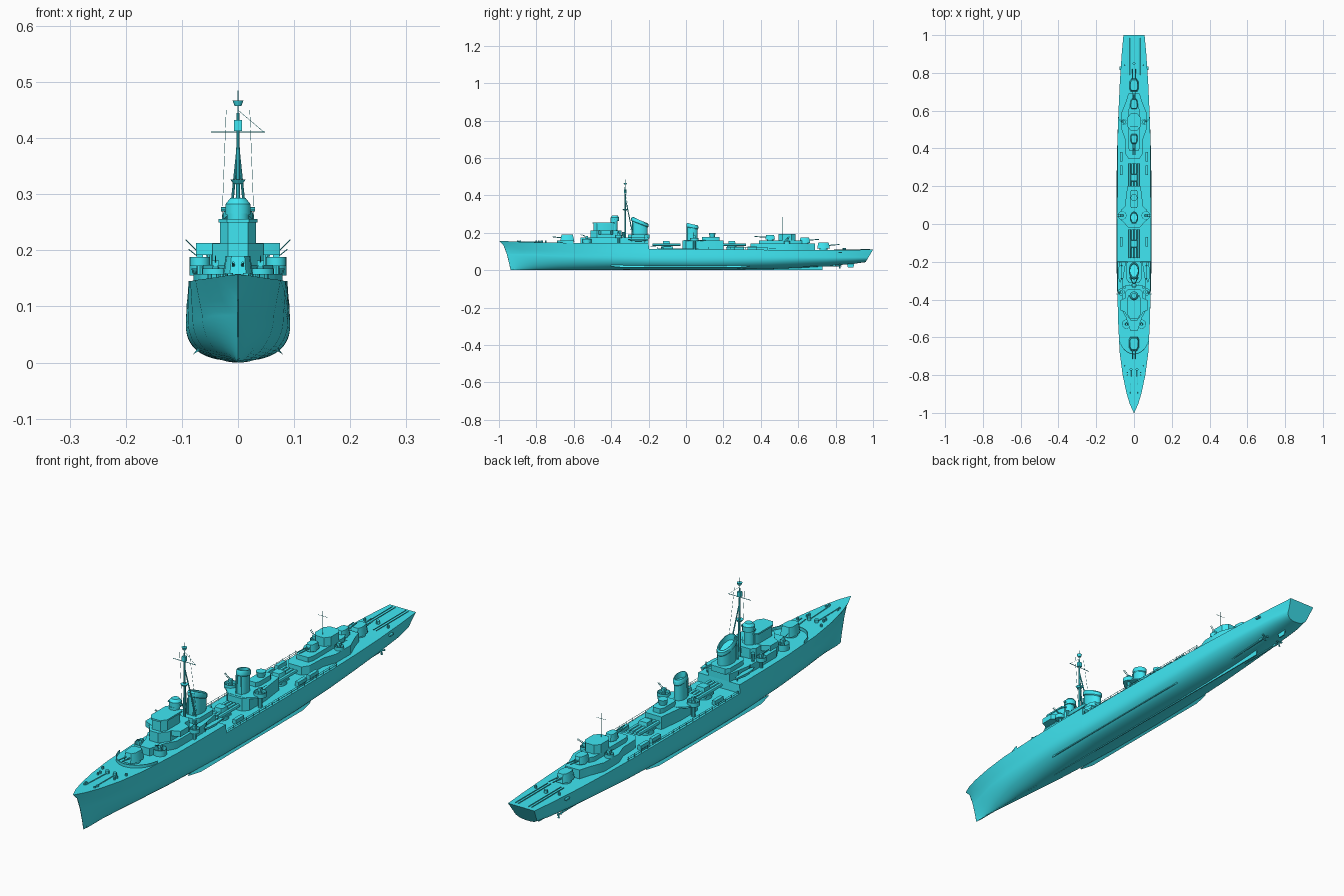
import bpy, bmesh, math
from mathutils import Vector

paint = bpy.data.materials.new("cyan_paint")
paint.diffuse_color = (.05, .80, .90, 1)


# ---------- helpers ----------
def loft(name, rings):
    """Skin equal-length closed rings and cap both ends."""
    bm = bmesh.new()
    vs = [[bm.verts.new(p) for p in r] for r in rings]
    for a, b in zip(vs, vs[1:]):
        for i in range(len(a)):
            bm.faces.new((a[i - 1], a[i], b[i], b[i - 1]))
    bm.faces.new(vs[0][::-1])
    bm.faces.new(vs[-1])
    bmesh.ops.remove_doubles(bm, verts=bm.verts, dist=0.00002)
    bmesh.ops.recalc_face_normals(bm, faces=bm.faces)
    me = bpy.data.meshes.new(name)
    bm.to_mesh(me)
    bm.free()
    me.materials.append(paint)
    bpy.context.collection.objects.link(bpy.data.objects.new(name, me))


def prism(name, half, z0, z1, top=1.0):
    """Symmetric deckhouse from a half outline listed front to back."""
    pts = half + [(-x, y) for x, y in reversed(half)]
    ym = (half[0][1] + half[-1][1]) / 2
    loft(name, [[(x * k, ym + (y - ym) * k, z) for x, y in pts] for z, k in ((z0, 1), (z1, top))])


def box(name, x0, x1, y0, y1, z0, z1):
    loft(name, [[(x0, y0, z), (x1, y0, z), (x1, y1, z), (x0, y1, z)] for z in (z0, z1)])


def rod(name, a, b, r1, r2=None, n=8):
    a, b = Vector(a), Vector(b)
    u = (b - a).normalized().orthogonal().normalized()
    v = (b - a).normalized().cross(u)
    ang = [2 * math.pi * i / n for i in range(n)]
    loft(name, [[p + r * (u * math.cos(t) + v * math.sin(t)) for t in ang]
                for p, r in ((a, r1), (b, r1 if r2 is None else r2))])


def drum(name, x, y, z0, z1, r, r2=None, n=20):
    rod(name, (x, y, z0), (x, y, z1), r, r2, n)


def tub(name, x, y, z0, z1, r, n=20):
    """Open-topped round gun tub."""
    ang = [2 * math.pi * i / n for i in range(n)]
    loft(name, [[(x + q * math.cos(t), y + q * math.sin(t), z) for t in ang]
                for q, z in ((r, z0), (r, z1), (r * .92, z1), (r * .92, z0 + .004))])


def turret(name, y, z, s, d, reach):
    """Twin gun house; d = -1 faces the bow, 1 the stern."""
    drum(name + "_base", 0, y, z, z + .010 * s, .024 * s)
    half = [(x * s, y + d * o * s) for x, o in ((.014, .036), (.024, .02), (.026, -.02), (.018, -.036))]
    prism(name + "_house", half, z + .008 * s, z + .042 * s, .80)
    for x in (-.008 * s, .008 * s):
        rod(name + "_barrel", (x, y + d * .02 * s, z + .025 * s), (x, y + d * reach, z + .031 * s), .003, .002)


def aa_gun(x, y, z, tilt=(0, -.03, .012)):
    drum("aa_pedestal", x, y, z, z + .014, .008, .005, 10)
    box("aa_cradle", x - .006, x + .006, y - .007, y + .007, z + .012, z + .022)
    for o in (-.003, .003):
        rod("aa_barrel", (x, y + o, z + .018), (x + tilt[0], y + o + tilt[1], z + .018 + tilt[2]), .001, n=6)


# ---------- hull: y, deck z, deck half, max half, z of max, keel z, fullness ----------
stations = [(-1, .157, .001, .0006, .09, 0, 1.5), (-.96, .155, .022, .009, .09, 0, 1.5),
            (-.9, .152, .040, .022, .09, 0, 1.6), (-.8, .149, .060, .044, .09, 0, 1.7),
            (-.68, .147, .076, .064, .085, 0, 1.9), (-.5, .145, .085, .081, .08, 0, 2.1),
            (-.35, .145, .0875, .089, .075, .002, 2.25), (-.2, .145, .088, .093, .07, .003, 2.4),
            (-.198, .113, .0902, .093, .07, .003, 2.4), (.05, .112, .091, .093, .07, .003, 2.5),
            (.25, .111, .09, .092, .07, .004, 2.4), (.45, .109, .087, .088, .07, .007, 2.2),
            (.6, .108, .082, .082, .07, .012, 2.0), (.75, .108, .075, .073, .07, .021, 2.0),
            (.9, .109, .065, .061, .072, .035, 2.2), (1, .110, .056, .048, .075, .043, 2.5)]
rings = []
for y, dz, dh, m, zm, k, n in stations:
    quarter = [math.pi / 2 * i / 14 for i in range(15)]
    half = [(m * math.sin(a) ** (2 / n), k + (zm - k) * (1 - max(math.cos(a), 0) ** (2 / n))) for a in quarter]
    half += [(m + (dh - m) * t, zm + (dz - zm) * t) for t in (.33, .67, 1)]
    ring = []
    for x, z in half[::-1] + [(-x, z) for x, z in half[1:]]:
        bow = max(0, (-.8 - y) / .2) * .062 * max(0, 1 - z / .157) ** .5
        stern = max(0, (y - .9) / .1) * .04 * max(0, 1 - (z - .043) / .067)
        ring.append((x, y + bow - stern, z))
    rings.append(ring)
loft("hull", rings)
box("keel_skeg", -.002, .002, -.92, .73, 0, .03)
for s in (-1, 1):
    loft("bilge_keel", [[(s * .068, y, .022), (s * .071, y, .027), (s * (.071 + e), y, .020 - e * .6)]
                        for y, e in ((-.4, 0), (-.34, .009), (.28, .009), (.34, 0))])
    rod("propeller_shaft", (s * .03, .62, .020), (s * .035, .83, .024), .003)
    box("shaft_strut", s * .034 - .002, s * .034 + .002, .785, .80, .024, .05)
    for a in (.5, 2.6, 4.7):
        rod("propeller_blade", (s * .035, .82, .024),
            (s * .035 + math.cos(a) * .014, .823, .024 + math.sin(a) * .014), .002, .004, 6)
loft("rudder", [[(-.003, a, z), (.003, a, z), (.002, b, z), (-.002, b, z)]
                for z, a, b in ((.015, .865, .895), (.055, .855, .905))])

# ---------- foredeck ----------
arc = [(.08 * math.sin(i * .157), -.59 - .10 * math.cos(i * .157)) for i in range(-9, 10)]
for (x, y), (u, v) in zip(arc, arc[1:]):
    loft("breakwater", [[(x, y, z), (u, v, z), (u, v + .004, z), (x, y + .004, z)] for z in (.142, .158)])
for s in (-1, 1):
    for y, x in ((-.9, .022), (-.886, .024), (-.8, .035), (-.786, .035), (-.75, .05)):
        drum("bollard", s * x, y, .145, .158, .004, n=8)
    drum("capstan", s * .016, -.77, .145, .160, .007, n=12)
    rod("anchor_chain", (s * .016, -.77, .150), (s * .018, -.90, .153), .002)
    aa_gun(s * .04, -.53, .160)
    tub("forward_aa_tub", s * .04, -.53, .143, .168, .024)
turret("forward_turret", -.635, .146, 1.05, -1, .08)

# ---------- bridge ----------
prism("bridge_lower_house", [(.02, -.565), (.04, -.50), (.062, -.46), (.062, -.30), (.045, -.2)], .143, .174)
prism("bridge_second_house", [(.018, -.51), (.045, -.475), (.045, -.36), (.03, -.345)], .174, .212)
prism("bridge_wings", [(.03, -.475), (.075, -.455), (.075, -.405), (.045, -.39)], .192, .213)
prism("wheelhouse", [(.018, -.495), (.032, -.475), (.032, -.40), (.024, -.385)], .212, .25)
prism("bridge_roof", [(.02, -.50), (.035, -.478), (.035, -.39), (.026, -.38)], .25, .256)
drum("director_base", 0, -.385, .20, .266, .020)
drum("director", 0, -.38, .264, .283, .023)
drum("director_dome", 0, -.38, .283, .293, .022, .014)
rod("rangefinder", (-.03, -.38, .273), (.03, -.38, .273), .004)
for s in (-1, 1):
    tub("bridge_side_tub", s * .068, -.36, .172, .188, .018)
    aa_gun(s * .068, -.36, .176, (s * .025, -.01, .025))
    drum("tub_support", s * .068, -.36, .14, .173, .006, n=8)
    drum("searchlight", s * .05, -.335, .174, .205, .005, .008, 10)
    # ship's boats beside the forward funnel
    loft("boat", [[(s * .073 + w * math.cos(a), y, .168 + h * math.sin(a)) for a in
                   [math.pi + i * math.pi / 6 for i in range(7)]]
                  for y, w, h in ((-.31, .001, .004), (-.29, .008, .012), (-.25, .01, .015), (-.20, .005, .009))])
    for y in (-.29, -.22):
        rod("davit", (s * .063, y, .143), (s * .07, y, .184), .0018)

# ---------- tripod mast ----------
M = -.325
rod("mast", (0, M, .145), (0, M, .445), .0055, .0025)
for s in (-1, 1):
    rod("mast_leg", (s * .022, M + .045, .17), (0, M, .39), .003, .002)
    rod("signal_line", (s * .03, M + .03, .215), (s * .021, M, .45), .0005, n=4)
rod("yard_stay", (.046, M, .411), (0, M, .45), .0005, n=4)
rod("yard", (-.048, M, .411), (.048, M, .411), .0012)
drum("mast_platform", 0, M, .318, .326, .008, .014, 12)
box("lookout_box", -.007, .007, M - .007, M + .007, .413, .432)
drum("radar_dish", 0, M, .457, .467, .006, .010, 12)
rod("mast_tip", (0, M, .44), (0, M, .485), .001)


# ---------- funnels ----------
def funnel(name, y, ry, rx, z0, z1, tilt, rake):
    """Oval stack with a rim and a recessed, sloping mouth."""
    b, ang = z1 - .022, [2 * math.pi * i / 28 for i in range(28)]
    loft(name, [[(k * rx * math.cos(a), y + rake * (z - z0) + k * ry * math.sin(a), z - t * math.sin(a)) for a in ang]
                for k, z, t in ((1, z0, 0), (1, b, tilt), (1.1, b + .003, tilt), (1.1, z1 - .006, tilt),
                                (.98, z1, tilt), (.86, z1, tilt), (.82, b, tilt))])
    for s in (-1, 1):
        rod("steam_pipe", (s * rx * .5, y - ry * .95, z0), (s * rx * .5, y - ry * .92, z1 - .015), .003)


funnel("forward_funnel", -.248, .042, .025, .16, .268, .017, .01)
funnel("aft_funnel", .032, .029, .020, .15, .246, .006, .02)
prism("forward_funnel_base", [(.028, -.31), (.04, -.29), (.04, -.21), (.03, -.195)], .17, .192)

# ---------- midships ----------
prism("midship_house", [(.03, -.02), (.048, 0), (.048, .10), (.035, .2)], .11, .16)
prism("midship_gun_deck", [(.035, -.01), (.068, .02), (.068, .075), (.035, .105)], .155, .161)
prism("searchlight_house", [(.015, .085), (.022, .10), (.022, .165), (.015, .18)], .16, .178)
drum("searchlight_post", 0, .14, .178, .198, .014, .018, 14)
for s in (-1, 1):
    tub("midship_aa_tub", s * .063, .045, .155, .172, .023)
    aa_gun(s * .063, .045, .164, (s * .025, 0, .02))
    drum("midship_tub_support", s * .063, .045, .11, .156, .008, n=10)
    for y in (-.12, .26, .33):
        box("deck_locker", s * .068 - .007, s * .068 + .007, y, y + .05, .11, .128)
    for z in (.118, .125):
        rod("rail", (s * .088, -.19, z), (s * .085, .48, z - .003), .0007, n=4)
    for i in range(18):
        rod("rail_post", (s * (.0885 - i * .00018), -.19 + i * .039, .108), (s * (.0885 - i * .00018), -.19 + i * .039, .125), .0007, n=4)
for y in (-.105, .245):  # quadruple torpedo mounts
    drum("torpedo_turntable", 0, y, .108, .124, .03)
    box("torpedo_cradle", -.029, .029, y - .025, y + .025, .122, .129)
    for x in (-.0225, -.0075, .0075, .0225):
        rod("torpedo_tube", (x, y - .075, .136), (x, y + .075, .136), .007, n=12)
    prism("torpedo_shield", [(.016, y - .02), (.02, y - .01), (.02, y + .02)], .138, .156, .85)

# ---------- aft superstructure ----------
prism("aft_house", [(.028, .345), (.045, .37), (.048, .45), (.066, .5), (.066, .59), (.042, .65), (.03, .69)], .106, .142)
prism("aft_upper_house", [(.025, .39), (.032, .41), (.032, .60), (.022, .62)], .142, .160)
prism("aft_control_house", [(.018, .495), (.034, .515), (.034, .565), (.018, .585)], .160, .194)
turret("aft_upper_gun", .45, .158, .72, -1, .085)
turret("aft_middle_gun", .635, .140, .8, 1, .075)
turret("aft_lower_gun", .735, .108, .95, 1, .085)
rod("aft_pole", (0, .515, .19), (0, .515, .285), .0008)
rod("aft_pole_yard", (-.02, .515, .265), (.02, .515, .265), .0007, n=4)
for s in (-1, 1):
    tub("aft_aa_tub", s * .052, .54, .14, .156, .016)
    aa_gun(s * .052, .54, .146, (s * .025, .01, .015))
    for x in (.022, .034):  # depth charge rails
        rod("depth_charge_rail", (s * x, .79, .113), (s * x, .985, .113), .0016, n=6)
    drum("stern_bollard", s * .05, .84, .107, .12, .004, n=8)
    box("propeller_guard", s * .072 - .006, s * .072 + .006, .815, .835, .092, .098)
drum("stern_capstan", 0, .85, .107, .12, .007, n=12)

# ---------- shading ----------
bpy.ops.object.select_all(action='SELECT')
bpy.context.view_layer.objects.active = bpy.data.objects["hull"]
bpy.ops.object.shade_smooth_by_angle(angle=math.radians(30))
